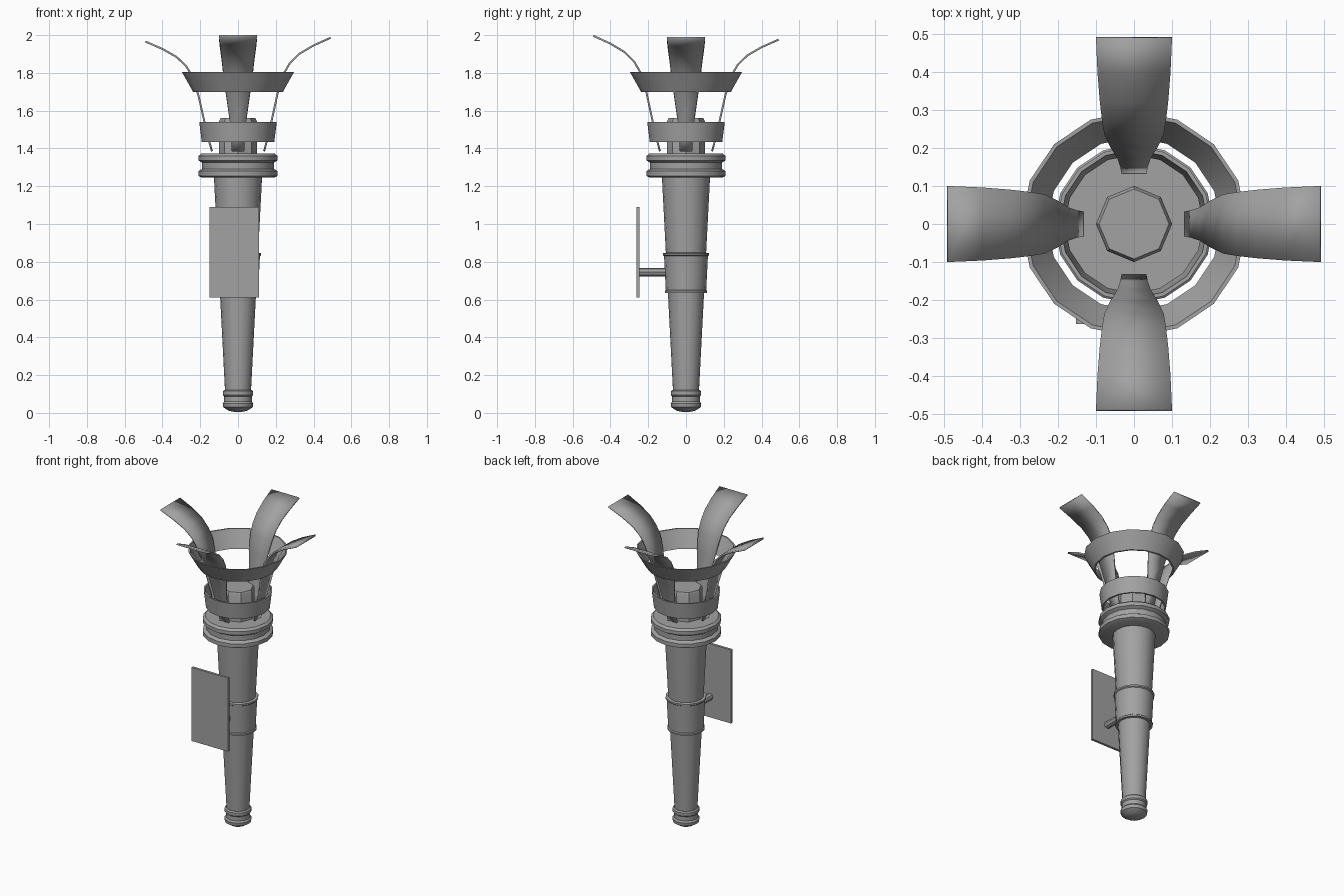
import bpy, bmesh
from math import cos, sin, pi, radians
from mathutils import Matrix

cube = bpy.data.objects.get("Cube")
if cube:
    bpy.data.objects.remove(cube, do_unlink=True)

grey = bpy.data.materials.new("grey metal")
grey.use_nodes = True
colour = (0.36, 0.36, 0.36, 1)
grey.diffuse_color = colour
grey.node_tree.nodes["Principled BSDF"].inputs["Base Color"].default_value = colour


def finish(name, bm, smooth=35):
    bmesh.ops.recalc_face_normals(bm, faces=bm.faces)
    mesh = bpy.data.meshes.new(name)
    bm.to_mesh(mesh)
    bm.free()
    mesh.materials.append(grey)
    ob = bpy.data.objects.new(name, mesh)
    bpy.context.collection.objects.link(ob)
    bpy.ops.object.select_all(action='DESELECT')
    ob.select_set(True)
    bpy.context.view_layer.objects.active = ob
    if smooth:
        bpy.ops.object.shade_smooth_by_angle(angle=radians(smooth))
    return ob


def lathe(name, profile, sides=16, closed=False):
    """Turn (radius, height) points round z; open profiles get end caps."""
    bm = bmesh.new()
    rings = [[bm.verts.new((r * cos(2 * pi * i / sides), r * sin(2 * pi * i / sides), z))
              for i in range(sides)] for r, z in profile]
    pairs = list(zip(rings, rings[1:]))
    if closed:
        pairs.append((rings[-1], rings[0]))
    else:
        bm.faces.new(rings[0])
        bm.faces.new(rings[-1])
    for a, b in pairs:
        for i in range(sides):
            j = (i + 1) % sides
            bm.faces.new((a[i], a[j], b[j], b[i]))
    return finish(name, bm)


def hoop(name, r0, z0, r1, z1, wall=0.01):
    lathe(name, [(r0, z0), (r1, z1), (r1 - wall, z1), (r0 - wall, z0)], closed=True)


# Handle, sleeve and end cap
lathe("handle", [(0.068, 0.10), (0.128, 1.26)])
lathe("sleeve", [(0.112, 0.635), (0.112, 0.645), (0.107, 0.65), (0.116, 0.83),
                 (0.122, 0.835), (0.122, 0.845), (0.10, 0.85)])
lathe("end_cap", [(0.02, 0.005), (0.05, 0.012), (0.078, 0.03), (0.081, 0.05),
                  (0.073, 0.06), (0.073, 0.088), (0.08, 0.095), (0.08, 0.115),
                  (0.072, 0.122)])

# Grooved collar and burner
lathe("collar", [(0.19, 1.245), (0.21, 1.255), (0.21, 1.28), (0.19, 1.292),
                 (0.19, 1.325), (0.21, 1.337), (0.21, 1.36), (0.195, 1.372)])
lathe("burner", [(0.1, 1.36), (0.1, 1.545), (0.092, 1.56)], sides=8)

# Basket hoops
hoop("lower_hoop", 0.192, 1.435, 0.205, 1.54)
hoop("upper_hoop", 0.238, 1.70, 0.297, 1.805)

# Flared petals: radius, height, half width
PETAL = [(0.138, 1.385, 0.033), (0.155, 1.45, 0.036), (0.178, 1.55, 0.044),
         (0.208, 1.69, 0.063), (0.24, 1.80, 0.078), (0.275, 1.86, 0.084),
         (0.325, 1.91, 0.09), (0.40, 1.955, 0.096), (0.49, 1.996, 0.1)]
for name, angle, drop in (("left_petal", 0, 0.01), ("back_petal", 90, 0.02),
                          ("right_petal", 180, 0.03), ("front_petal", 270, 0)):
    bm = bmesh.new()
    rows = []
    for r, z, w in PETAL:
        z -= drop * (z - 1.385) / 0.61
        rows.append([bm.verts.new((r, s * w, z)) for s in (-1, 1)])
    for a, b in zip(rows, rows[1:]):
        bm.faces.new((a[0], a[1], b[1], b[0]))
    bmesh.ops.rotate(bm, verts=bm.verts, matrix=Matrix.Rotation(radians(angle), 3, 'Z'))
    petal = finish(name, bm)
    solid = petal.modifiers.new("thickness", 'SOLIDIFY')
    solid.thickness = 0.01
    solid.offset = 0


def box(name, centre, size):
    bm = bmesh.new()
    bmesh.ops.create_cube(bm, size=1, matrix=Matrix.Translation(centre)
                          @ Matrix.Diagonal((*size, 1)))
    return finish(name, bm, smooth=0)


# Wall plate and its arm
box("wall_plate", (-0.02, -0.255, 0.85), (0.264, 0.016, 0.48))
bm = bmesh.new()
bmesh.ops.create_cone(bm, cap_ends=True, segments=8, radius1=0.022, radius2=0.022, depth=0.16,
                      matrix=Matrix.Translation((0, -0.17, 0.745)) @ Matrix.Rotation(pi / 2, 4, 'X'))
finish("wall_arm", bm)
